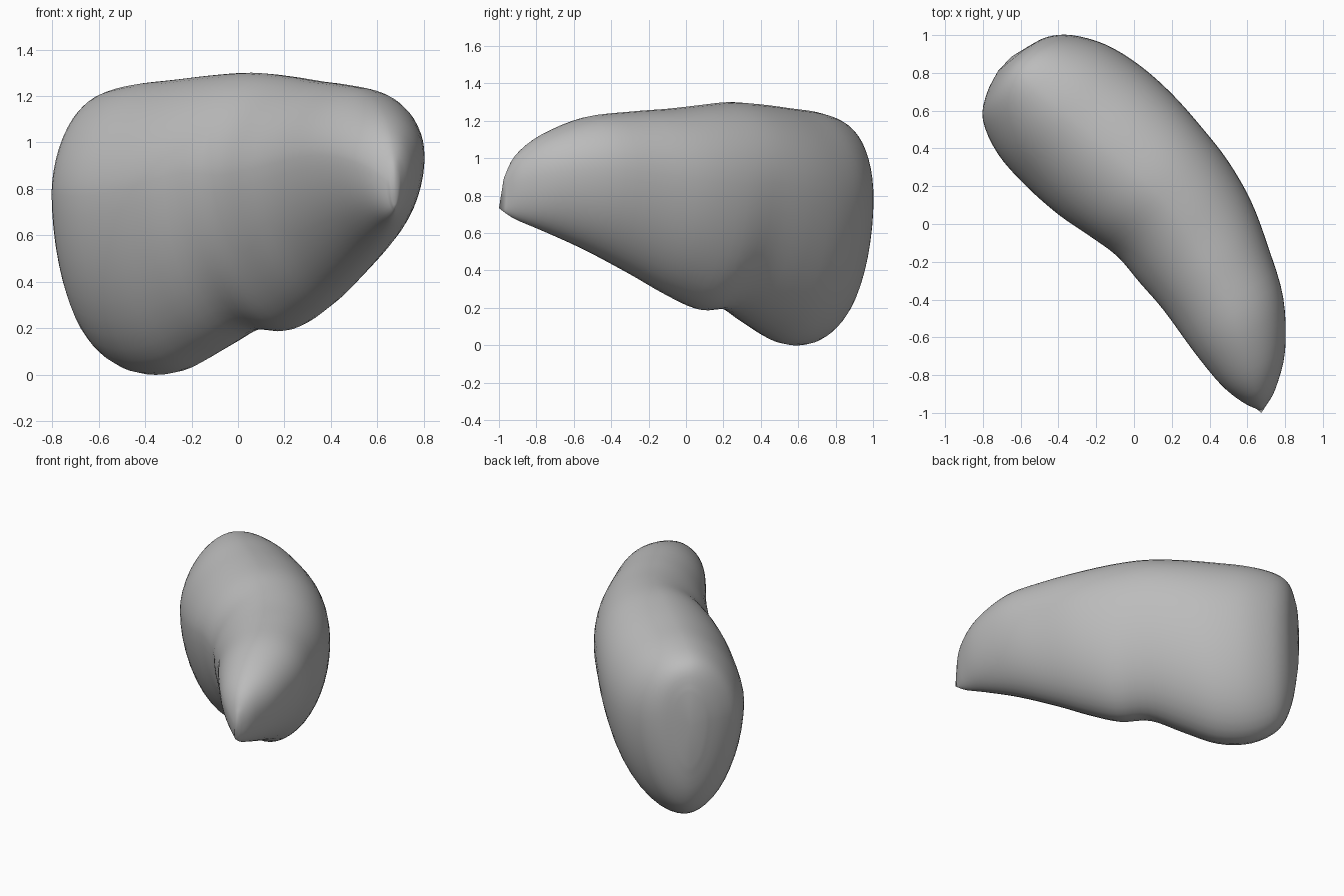
import bpy
import bmesh
from math import sin, cos, tau, radians, copysign
from mathutils import Vector

cube = bpy.data.objects.get("Cube")
if cube:
    bpy.data.objects.remove(cube, do_unlink=True)

SIDES = 48       # points around each cross-section
STEPS = 4        # rings between two stations
WIDEST = 0.61    # height fraction where a section is widest

# Stations from the blunt back lobe to the thin front tip:
# inner x, inner y, outer x, outer y, bottom z, top z
stations = [
    (-.72, .81, -.56, .94, .48, 1.01),
    (-.78, .69, -.46, .99, .26, 1.14),
    (-.80, .55, -.33, 1.0, .10, 1.21),
    (-.72, .37, -.15, .95, .01, 1.25),
    (-.57, .20, .03, .84, .01, 1.27),
    (-.40, .05, .20, .69, .10, 1.29),
    (-.24, -.06, .36, .51, .19, 1.3),
    (-.09, -.17, .50, .33, .19, 1.285),
    (.03, -.31, .62, .12, .27, 1.265),
    (.16, -.46, .71, -.12, .38, 1.25),
    (.32, -.68, .79, -.39, .51, 1.22),
    (.46, -.85, .80, -.67, .61, 1.13),
    (.57, -.94, .75, -.87, .67, 1.02),
    (.65, -.98, .70, -.96, .71, .9),
]


def spline(a, b, c, d, t):
    """Catmull-Rom blend of one number."""
    return b + t / 2 * (c - a + t * (2*a - 5*b + 4*c - d + t * (3*(b - c) + d - a)))


def blended_stations():
    last = len(stations) - 1
    for i in range(last):
        four = [stations[min(max(k, 0), last)] for k in range(i - 1, i + 3)]
        for s in range(STEPS):
            yield [spline(*values, s / STEPS) for values in zip(*four)]
    yield stations[last]


def section(bm, station):
    """Egg-shaped ring: keeled below, fuller on the outer shoulder."""
    ix, iy, ox, oy, low, high = station
    waist = low + WIDEST * (high - low)
    centre = Vector(((ix + ox) / 2, (iy + oy) / 2, waist))
    across = Vector(((ox - ix) / 2, (oy - iy) / 2, 0))
    ring = []
    for k in range(SIDES):
        c, s = cos(tau * k / SIDES), sin(tau * k / SIDES)
        reach = high - waist if s > 0 else waist - low
        power = 1.08 if s < 0 else 0.95 if c > 0 else 1.1
        side = copysign(abs(c) ** power, c)
        rise = copysign(abs(s) ** power, s)
        ring.append(bm.verts.new(centre + across * side + Vector((0, 0, reach * rise))))
    return ring


# Lofted organ body, closed at both ends
bm = bmesh.new()
rings = [section(bm, st) for st in blended_stations()]
for first, second in zip(rings, rings[1:]):
    for k in range(SIDES):
        n = (k + 1) % SIDES
        bm.faces.new((first[k], first[n], second[n], second[k]))

# Gently domed back end and low pointed front tip
for ring, offset in ((rings[0], Vector((-.01, .01, 0))), (rings[-1], Vector((0, -.03, -.08)))):
    middle = sum((v.co for v in ring), Vector()) / SIDES
    pole = bm.verts.new(middle + offset)
    for k in range(SIDES):
        bm.faces.new((ring[k], ring[(k + 1) % SIDES], pole))
bmesh.ops.recalc_face_normals(bm, faces=bm.faces)

mesh = bpy.data.meshes.new("organ_body")
bm.to_mesh(mesh)
bm.free()
body = bpy.data.objects.new("organ_body", mesh)
bpy.context.collection.objects.link(body)

# Plain grey surface
grey = bpy.data.materials.new("plain_grey")
grey.use_nodes = True
colour = (.5, .5, .5, 1)
grey.diffuse_color = colour
grey.node_tree.nodes["Principled BSDF"].inputs["Base Color"].default_value = colour
mesh.materials.append(grey)

# Smooth shading with the tip rim kept crisp
bpy.ops.object.select_all(action='DESELECT')
body.select_set(True)
bpy.context.view_layer.objects.active = body
bpy.ops.object.shade_smooth_by_angle(angle=radians(40))
